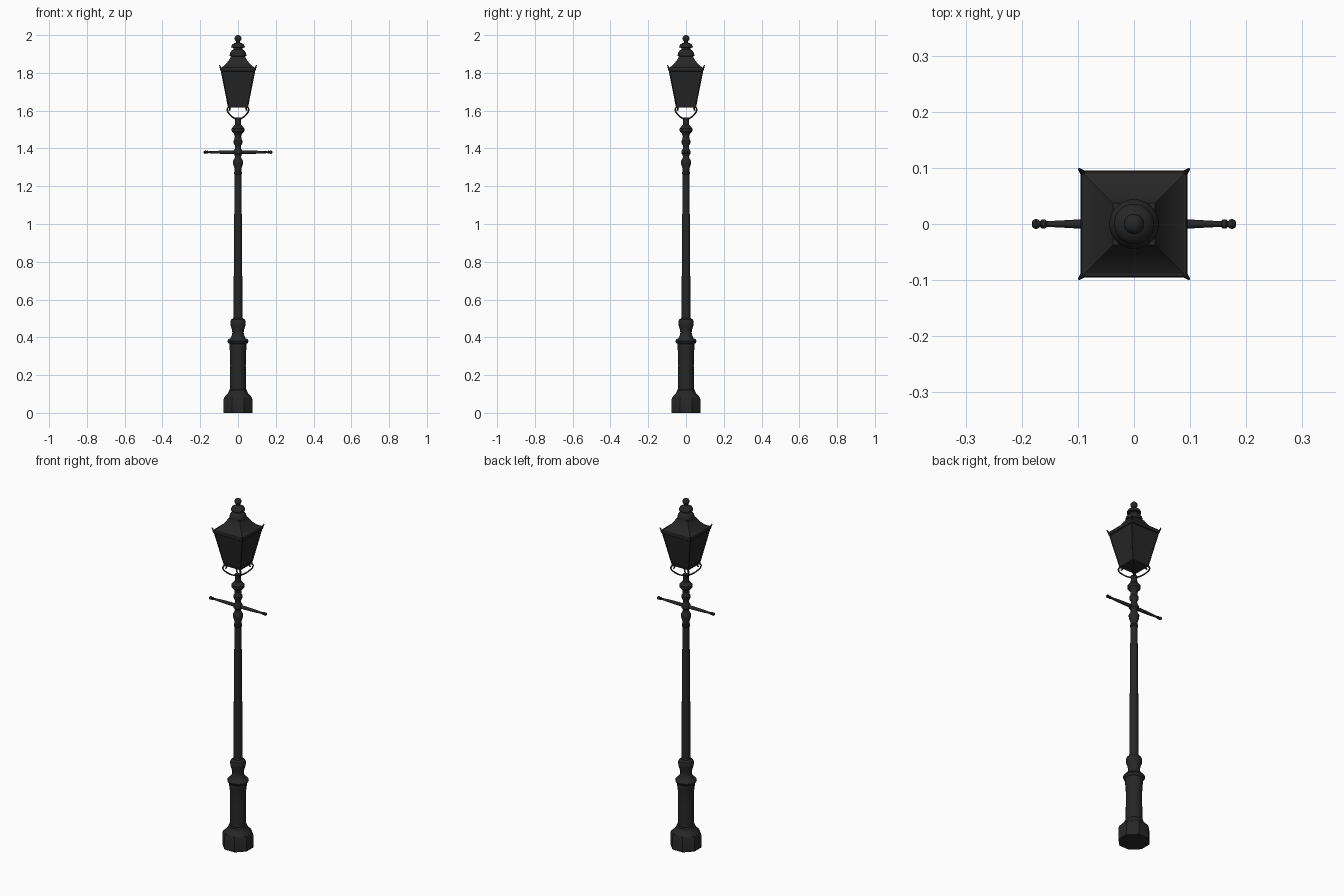
import bpy, bmesh, math
from mathutils import Vector

cube = bpy.data.objects.get("Cube")
if cube:
    bpy.data.objects.remove(cube, do_unlink=True)

iron = bpy.data.materials.new("black_iron")
iron.use_nodes = True
iron.diffuse_color = (0.02, 0.02, 0.02, 1)
iron.node_tree.nodes["Principled BSDF"].inputs["Base Color"].default_value = (0.02, 0.02, 0.02, 1)


def finish(obj, angle=35):
    """Give the part its material and smooth its shallow edges."""
    obj.data.materials.append(iron)
    bpy.ops.object.select_all(action='DESELECT')
    obj.select_set(True)
    bpy.context.view_layer.objects.active = obj
    bpy.ops.object.shade_smooth_by_angle(angle=math.radians(angle))
    return obj


def turned(name, profile, sides=20):
    """Stack regular rings of (flat-side radius, z) into a closed solid."""
    bm = bmesh.new()
    rings = []
    for r, z in profile:
        r /= math.cos(math.pi / sides)
        angles = [(i + 0.5) * math.tau / sides for i in range(sides)]
        rings.append([bm.verts.new((r * math.cos(a), r * math.sin(a), z)) for a in angles])
    for low, high in zip(rings, rings[1:]):
        for i in range(sides):
            j = (i + 1) % sides
            bm.faces.new((low[i], low[j], high[j], high[i]))
    bm.faces.new(rings[0][::-1])
    bm.faces.new(rings[-1])
    bmesh.ops.recalc_face_normals(bm, faces=bm.faces)
    mesh = bpy.data.meshes.new(name)
    bm.to_mesh(mesh)
    bm.free()
    obj = bpy.data.objects.new(name, mesh)
    bpy.context.collection.objects.link(obj)
    return finish(obj)


def rod(name, start, end, r1, r2):
    """Tapered round bar between two points."""
    start, end = Vector(start), Vector(end)
    axis = end - start
    obj = turned(name, [(r1, 0), (r2, axis.length)], 8)
    obj.location = start
    obj.rotation_euler = axis.to_track_quat('Z', 'Y').to_euler()
    return obj


def scroll(name, points, angle, radius):
    """Smooth tube through (radius, z) points in an upright plane."""
    curve = bpy.data.curves.new(name, 'CURVE')
    curve.dimensions = '3D'
    curve.bevel_depth = radius
    curve.bevel_resolution = 2
    curve.resolution_u = 4
    curve.use_fill_caps = True
    spline = curve.splines.new('BEZIER')
    spline.bezier_points.add(len(points) - 1)
    for p, (r, z) in zip(spline.bezier_points, points):
        p.co = (r * math.cos(angle), r * math.sin(angle), z)
        p.handle_left_type = p.handle_right_type = 'AUTO'
    obj = bpy.data.objects.new(name, curve)
    bpy.context.collection.objects.link(obj)
    bpy.ops.object.select_all(action='DESELECT')
    obj.select_set(True)
    bpy.context.view_layer.objects.active = obj
    bpy.ops.object.convert(target='MESH')
    finish(bpy.context.object, 60)


# Pedestal and post
turned("plinth", [(.077, 0), (.077, .07), (.072, .082)], 8)
turned("pedestal", [(.073, .08), (.066, .092), (.055, .102), (.049, .112), (.048, .12),
                    (.043, .125), (.041, .25), (.042, .32), (.046, .35), (.046, .366),
                    (.052, .37), (.056, .38), (.052, .388), (.041, .395), (.033, .41),
                    (.030, .425), (.033, .445), (.040, .465), (.041, .483), (.037, .494),
                    (.024, .502)])
turned("post", [(.024, .495), (.022, .8), (.018, 1.27)], 16)
turned("post_capital", [(.018, 1.262), (.021, 1.266), (.021, 1.274), (.018, 1.278),
                        (.019, 1.295), (.026, 1.318), (.027, 1.333), (.020, 1.345),
                        (.016, 1.355), (.018, 1.365), (.024, 1.373), (.024, 1.388),
                        (.017, 1.398), (.016, 1.415), (.023, 1.428), (.024, 1.440),
                        (.018, 1.450), (.017, 1.466), (.022, 1.478), (.033, 1.490),
                        (.034, 1.505), (.026, 1.515), (.017, 1.523), (.016, 1.55),
                        (.018, 1.555), (.017, 1.563)])

# Ladder bar with turned ends
for side, label in ((1, "left"), (-1, "right")):
    bar = turned("ladder_bar_" + label,
                 [(.010, 0), (.009, .06), (.008, .10), (.005, .155), (.008, .158), (.008, .164),
                  (.005, .167), (.008, .171), (.009, .175), (.007, .18), (.003, .182)], 12)
    bar.rotation_euler = (0, side * math.pi / 2, 0)
    bar.location.z = 1.38

# Lantern body: recessed panes between rails
turned("lantern_panes", [(.051, 1.624), (.089, 1.818)], 4)
turned("lantern_bottom_rail", [(.051, 1.618), (.054, 1.62), (.055, 1.63), (.051, 1.632)], 4)
turned("lantern_eaves", [(.088, 1.808), (.092, 1.811), (.095, 1.822), (.093, 1.828)], 4)

# Concave roof
turned("lantern_roof", [(.093, 1.826), (.083, 1.831), (.066, 1.845), (.051, 1.863),
                        (.041, 1.879), (.037, 1.888)], 4)

# Corner posts, upturned roof horns and supporting scrolls
for i in range(4):
    a = math.pi / 4 + i * math.pi / 2
    sx, sy = (math.copysign(1, f(a)) for f in (math.cos, math.sin))
    rod(f"corner_post_{i}", (.051 * sx, .051 * sy, 1.622), (.089 * sx, .089 * sy, 1.815), .003, .003)
    rod(f"roof_horn_{i}", (.088 * sx, .088 * sy, 1.816), (.098 * sx, .098 * sy, 1.841), .006, .002)
    scroll(f"support_scroll_{i}", [(.014, 1.556), (.035, 1.563), (.062, 1.58), (.079, 1.60),
                                   (.076, 1.615), (.065, 1.617), (.060, 1.607), (.067, 1.602)], a, .004)

# Chimney tiers and finial
turned("chimney", [(.036, 1.875), (.036, 1.887), (.044, 1.889), (.044, 1.897), (.041, 1.908),
                   (.034, 1.918), (.025, 1.924), (.023, 1.932), (.036, 1.934), (.036, 1.940),
                   (.031, 1.950), (.020, 1.957), (.010, 1.961), (.009, 1.967)], 24)
ball = [(max(.001, .018 * math.sin(t * math.pi / 10)), 1.982 - .018 * math.cos(t * math.pi / 10))
        for t in range(11)]
turned("finial", ball, 20)
